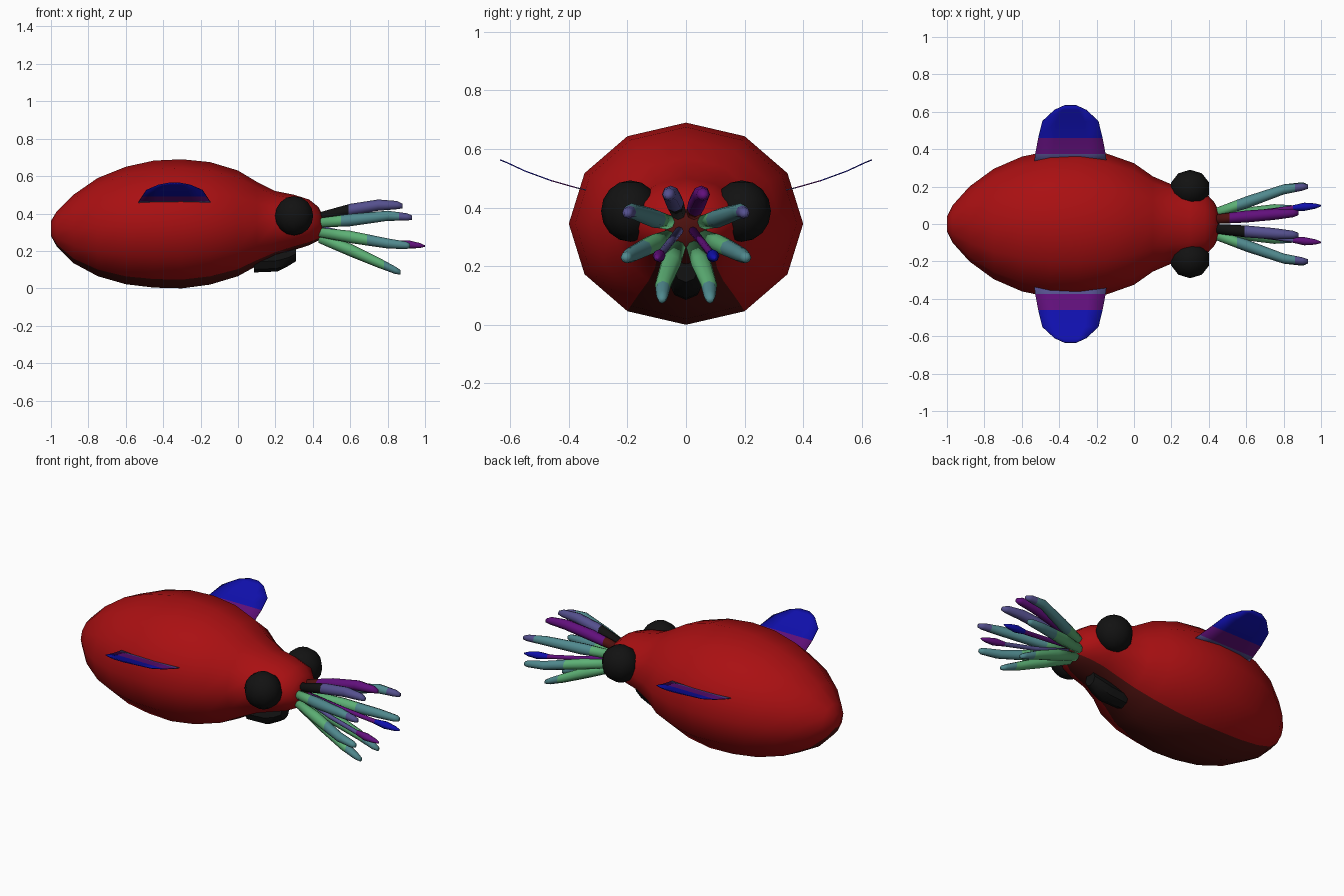
import bpy, bmesh, math
from mathutils import Vector

if "Cube" in bpy.data.objects:
    bpy.data.objects.remove(bpy.data.objects["Cube"])

# Flat colours
COLOURS = {
    "red": (0.40, 0.005, 0.006), "dark_red": (0.08, 0.006, 0.005),
    "black": (0.006, 0.006, 0.006), "green": (0.11, 0.44, 0.18),
    "teal": (0.08, 0.25, 0.27), "slate": (0.09, 0.08, 0.27),
    "purple": (0.12, 0.005, 0.20), "blue": (0.005, 0.005, 0.42),
}
MATS = {}
for n, c in COLOURS.items():
    MATS[n] = bpy.data.materials.new(n)
    MATS[n].diffuse_color = (*c, 1)


def finish(name, bm, colours, rule=None, smooth=True):
    """Turn a bmesh into an object; rule(face centre) gives a colour index."""
    bmesh.ops.recalc_face_normals(bm, faces=bm.faces)
    for f in bm.faces:
        f.smooth = smooth
        f.material_index = rule(f.calc_center_median()) if rule else 0
    me = bpy.data.meshes.new(name)
    bm.to_mesh(me)
    bm.free()
    for c in colours:
        me.materials.append(MATS[c])
    ob = bpy.data.objects.new(name, me)
    bpy.context.collection.objects.link(ob)
    return ob


def loft(sections, sides):
    """Skin rings given as (x, y, z, half width, half height)."""
    bm = bmesh.new()
    rings = []
    for x, y, z, ry, rz in sections:
        ring = []
        for i in range(sides):
            a = 2 * math.pi * i / sides
            ring.append(bm.verts.new((x, y + ry * math.sin(a), z + rz * math.cos(a))))
        rings.append(ring)
    for a, b in zip(rings, rings[1:]):
        for i in range(sides):
            j = (i + 1) % sides
            bm.faces.new((a[i], a[j], b[j], b[i]))
    bm.faces.new(rings[0])
    bm.faces.new(rings[-1])
    return bm


# Body: x, half width, top, bottom
BODY = [(-1.0, .04, .36, .28), (-.97, .10, .41, .225), (-.88, .20, .50, .135),
        (-.75, .295, .59, .065), (-.6, .36, .65, .022), (-.45, .392, .683, .004),
        (-.3, .40, .69, 0), (-.15, .378, .675, .02), (0, .325, .63, .065),
        (.1, .255, .57, .12), (.2, .212, .52, .17), (.3, .20, .50, .205),
        (.38, .17, .475, .23), (.43, .115, .435, .255), (.45, .075, .395, .27)]
bm = loft([(x, 0, (t + b) / 2, w, (t - b) / 2) for x, w, t, b in BODY], 12)


def belly(c):
    # bottom two columns of faces are dark
    for (x0, w0, t0, b0), (x1, w1, t1, b1) in zip(BODY, BODY[1:]):
        if x0 < c.x < x1:
            w, t, b = (w0 + w1) / 2, (t0 + t1) / 2, (b0 + b1) / 2
            a = math.atan2(abs(c.y) / w, ((t + b) / 2 - c.z) / ((t - b) / 2))
            return int(a < math.radians(30))
    return 0


finish("body", bm, ["red", "dark_red"], belly)


# Arms and tentacles: path of (x, y, z, radius), colour changes at the given x
def arm(name, path, side, colours, breaks):
    xs = sorted({p[0] for p in path} | set(breaks))
    secs = []
    for x in xs:
        for p, q in zip(path, path[1:]):
            if p[0] <= x <= q[0]:
                v = Vector(p).lerp(Vector(q), (x - p[0]) / (q[0] - p[0]))
                secs.append((x, v[1] * side, v[2], v[3], v[3]))
                break
    finish(name, loft(secs, 8), colours, lambda c: sum(c.x > b for b in breaks))


TOP = [(.43, .025, .38, .025), (.6, .04, .42, .032), (.75, .052, .445, .030),
       (.85, .058, .445, .022), (.88, .06, .44, .012)]
UPPER = [(.43, .058, .35, .025), (.6, .115, .365, .033), (.8, .185, .388, .027),
         (.9, .198, .382, .020), (.93, .20, .378, .012)]
LOWER = [(.43, .058, .30, .025), (.6, .115, .275, .033), (.8, .185, .24, .027),
         (.9, .203, .23, .020), (.92, .205, .228, .012)]
BOTTOM = [(.43, .025, .268, .025), (.6, .053, .205, .035), (.75, .078, .138, .028),
          (.84, .081, .097, .020), (.87, .082, .085, .012)]
FEELER = [(.43, .02, .325, .014), (.65, .06, .275, .013), (.84, .085, .243, .013),
          (.91, .092, .235, .022), (.97, .096, .229, .014), (1.0, .098, .226, .004)]

for side, tag in ((-1, "right"), (1, "left")):
    arm("upper_arm_" + tag, UPPER, side, ["green", "teal", "slate"], [.55, .86])
    arm("lower_arm_" + tag, LOWER, side, ["green", "teal"], [.69])
    arm("bottom_arm_" + tag, BOTTOM, side, ["green", "teal"], [.78])
    if side < 0:
        arm("top_arm_" + tag, TOP, side, ["black", "slate"], [.59])
        arm("tentacle_" + tag, FEELER, side, ["slate", "purple"], [.85])
    else:
        arm("top_arm_" + tag, TOP, side, ["dark_red", "purple"], [.51])
        arm("tentacle_" + tag, FEELER, side, ["purple", "blue"], [.85])

    # Eye
    bm = bmesh.new()
    bmesh.ops.create_uvsphere(bm, u_segments=10, v_segments=8, radius=1)
    for v in bm.verts:
        v.co = Vector((.30 + v.co.x * .107, side * (.19 + v.co.y * .10), .388 + v.co.z * .105))
    finish("eye_" + tag, bm, ["black"])

    # Fin: rows of (y, half length, z), banded outward from the body
    rows = [(.32, .195, .455), (.375, .188, .468), (.46, .172, .492),
            (.55, .15, .525), (.61, .085, .553), (.635, .03, .563)]
    bm = bmesh.new()
    grid = [[bm.verts.new((-.34 + h * k, side * y, z)) for k in (-1, -.5, 0, .5, 1)]
            for y, h, z in rows]
    for a, b in zip(grid, grid[1:]):
        for i in range(4):
            bm.faces.new((a[i], a[i + 1], b[i + 1], b[i]))
    fin = finish("fin_" + tag, bm, ["slate", "purple", "blue"],
                 lambda c: (abs(c.y) > .375) + (abs(c.y) > .46))
    sol = fin.modifiers.new("thickness", "SOLIDIFY")
    sol.thickness = .004
    sol.offset = 0

# Siphon under the head
finish("siphon", loft([(.085, 0, .14, .055, .055), (.21, 0, .148, .06, .058),
                       (.27, 0, .165, .055, .045), (.31, 0, .185, .04, .04)], 8), ["black"])
for o in bpy.context.collection.objects:
    o.select_set(o.name == "siphon")
    if o.name == "siphon":
        bpy.context.view_layer.objects.active = o
bpy.ops.object.shade_smooth_by_angle(angle=math.radians(40))

for m in bpy.data.materials:
    if m.users and not m.is_grease_pencil:
        m.use_nodes = True
        m.node_tree.nodes["Principled BSDF"].inputs["Base Color"].default_value = m.diffuse_color
